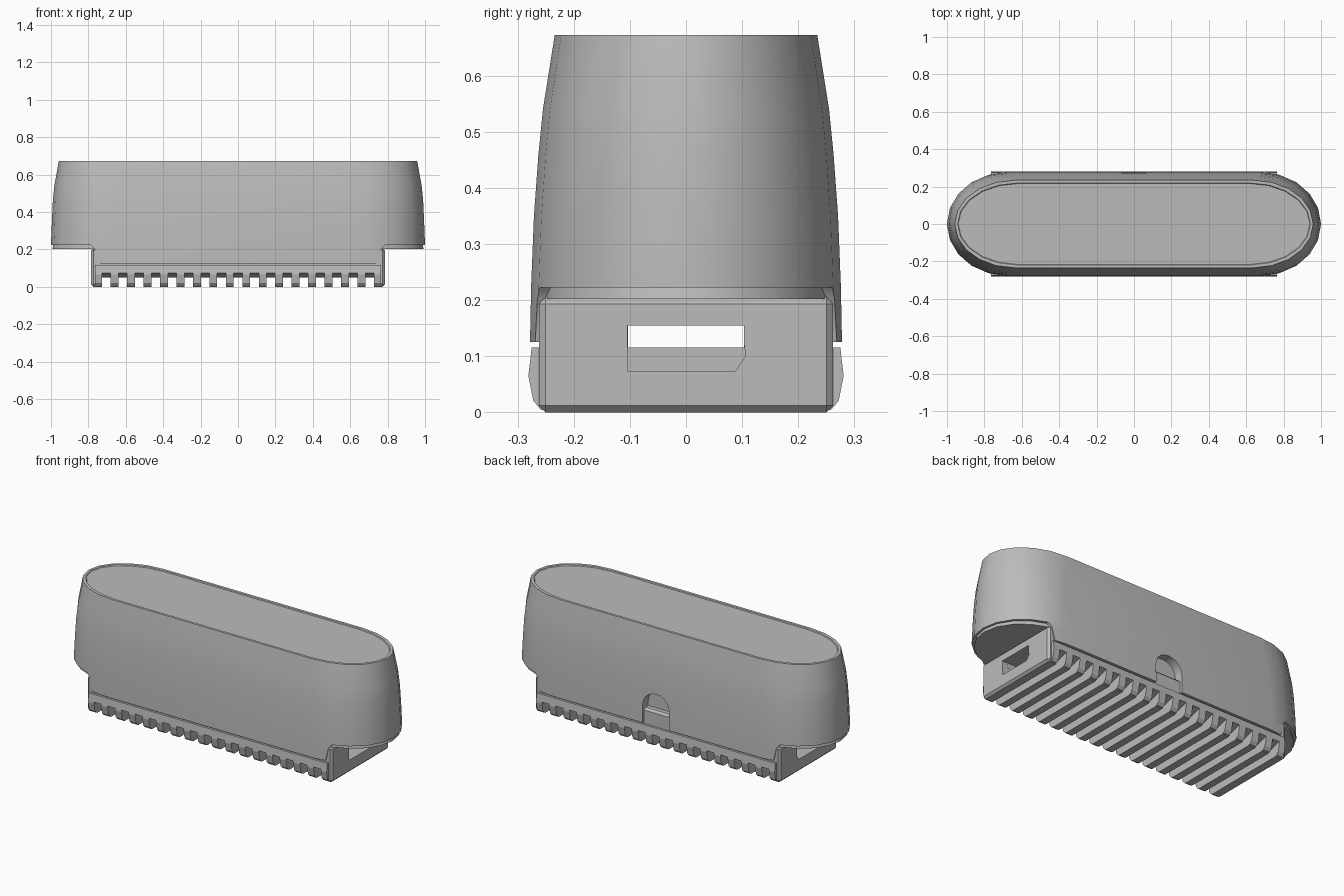
import bpy, bmesh, math
from mathutils import Vector

cube = bpy.data.objects.get("Cube")
if cube:
    bpy.data.objects.remove(cube, do_unlink=True)

grey = bpy.data.materials.new("plain grey")
grey.use_nodes = True
COLOUR = (0.5, 0.5, 0.5, 1)
grey.diffuse_color = COLOUR
grey.node_tree.nodes["Principled BSDF"].inputs["Base Color"].default_value = COLOUR


def make(name, bm):
    bmesh.ops.recalc_face_normals(bm, faces=bm.faces)
    mesh = bpy.data.meshes.new(name)
    bm.to_mesh(mesh)
    bm.free()
    mesh.materials.append(grey)
    ob = bpy.data.objects.new(name, mesh)
    bpy.context.collection.objects.link(ob)
    return ob


def add_prism(bm, points, axis, lo, hi):
    """Extrude a 2D outline along an axis (the outline uses the other two)."""
    def place(p, d):
        v = list(p)
        v.insert(axis, d)
        return Vector(v)
    rings = [[bm.verts.new(place(p, d)) for p in points] for d in (lo, hi)]
    bridge(bm, rings)


def bridge(bm, rings):
    n = len(rings[0])
    for a, b in zip(rings, rings[1:]):
        for i in range(n):
            j = (i + 1) % n
            bm.faces.new((a[i], a[j], b[j], b[i]))
    bm.faces.new(rings[0])
    bm.faces.new(rings[-1])


def prism(name, points, axis, lo, hi):
    bm = bmesh.new()
    add_prism(bm, points, axis, lo, hi)
    return make(name, bm)


def box_outline(w, z0, z1):
    return [(-w, z0), (w, z0), (w, z1), (-w, z1)]


def stadium_loft(name, levels, steps=10):
    """Loft rounded-end outlines; each level is (half length, half width, z)."""
    bm = bmesh.new()
    rings = []
    for hx, hy, z in levels:
        ring = []
        for side in (1, -1):
            for i in range(steps + 1):
                a = math.pi * (i / steps - 0.5)
                x = hx - 0.32 + 0.32 * math.cos(a)
                ring.append(bm.verts.new((side * x, side * hy * math.sin(a), z)))
        rings.append(ring)
    bridge(bm, rings)
    return make(name, bm)


def activate(ob):
    bpy.ops.object.select_all(action='DESELECT')
    ob.select_set(True)
    bpy.context.view_layer.objects.active = ob


def cut(ob, *cutters):
    activate(ob)
    for c in cutters:
        c.hide_render = True
        mod = ob.modifiers.new("cut", 'BOOLEAN')
        mod.operation = 'DIFFERENCE'
        mod.solver = 'EXACT'
        mod.object = c
        bpy.ops.object.modifier_apply(modifier=mod.name)


# Tapered shell with a shallow recessed lid
shell = stadium_loft("shell", [
    (1.0, 0.278, 0.125), (1.0, 0.276, 0.225), (0.995, 0.271, 0.35),
    (0.99, 0.263, 0.46), (0.982, 0.255, 0.54), (0.958, 0.234, 0.672),
    (0.943, 0.219, 0.672), (0.94, 0.216, 0.667)])

# Inset plate beneath the overhanging ends
under_plate = stadium_loft("under_plate", [(0.992, 0.262, 0.202), (0.985, 0.262, 0.235)])

# Central base block and its wider sole
base_block = prism("base_block", box_outline(0.262, 0, 0.205), 0, -0.785, 0.785)
activate(base_block)
bevel = base_block.modifiers.new("bevel", 'BEVEL')
bevel.width = 0.012
bevel.segments = 1
bpy.ops.object.modifier_apply(modifier=bevel.name)
half_sole = [(0.258, 0.004), (0.272, 0.02), (0.281, 0.065), (0.275, 0.115)]
sole = prism("sole", half_sole + [(-y, z) for y, z in reversed(half_sole)], 0, -0.765, 0.765)

# Cutters: end undercuts, rear arch, end slots, tread grooves
undercuts = []
for s in (1, -1):
    outline = [(0.74, 0.1), (0.75, 0.135), (0.765, 0.2), (0.785, 0.222), (1.1, 0.222), (1.1, 0.1)]
    undercuts.append(prism("undercut", [(s * x, z) for x, z in outline], 1, -0.5, 0.5))

arch_outline = [(0.085, 0.1), (-0.085, 0.1)]
arch_outline += [(-0.085 * math.cos(math.pi * i / 10), 0.23 + 0.08 * math.sin(math.pi * i / 10))
                 for i in range(11)]
arch = prism("arch", arch_outline, 1, 0.225, 0.4)

tunnel = prism("tunnel", box_outline(0.103, 0.115, 0.155), 0, -1, 1)
slot_outline = [(-0.104, 0.073), (0.088, 0.073), (0.106, 0.1), (0.1, 0.155), (-0.104, 0.155)]
slots = [prism("slot", slot_outline, 0, *sorted((s * 0.68, s * 1.0))) for s in (1, -1)]

bm = bmesh.new()
groove_outline = [(-0.3, -0.05), (0.3, -0.05), (0.3, 0.08), (0.2, 0.05), (-0.2, 0.05), (-0.3, 0.08)]
for i in range(17):
    x = (i - 8) * 0.088
    add_prism(bm, groove_outline, 0, x - 0.023, x + 0.023)
grooves = make("grooves", bm)

cut(shell, *undercuts, arch, tunnel)
cut(under_plate, arch)
cut(base_block, grooves, tunnel, *slots)
cut(sole, grooves, *slots)

for helper in undercuts + [arch, tunnel, grooves] + slots:
    bpy.data.objects.remove(helper, do_unlink=True)

for ob in (shell, under_plate):
    activate(ob)
    bpy.ops.object.shade_smooth_by_angle(angle=math.radians(30))
